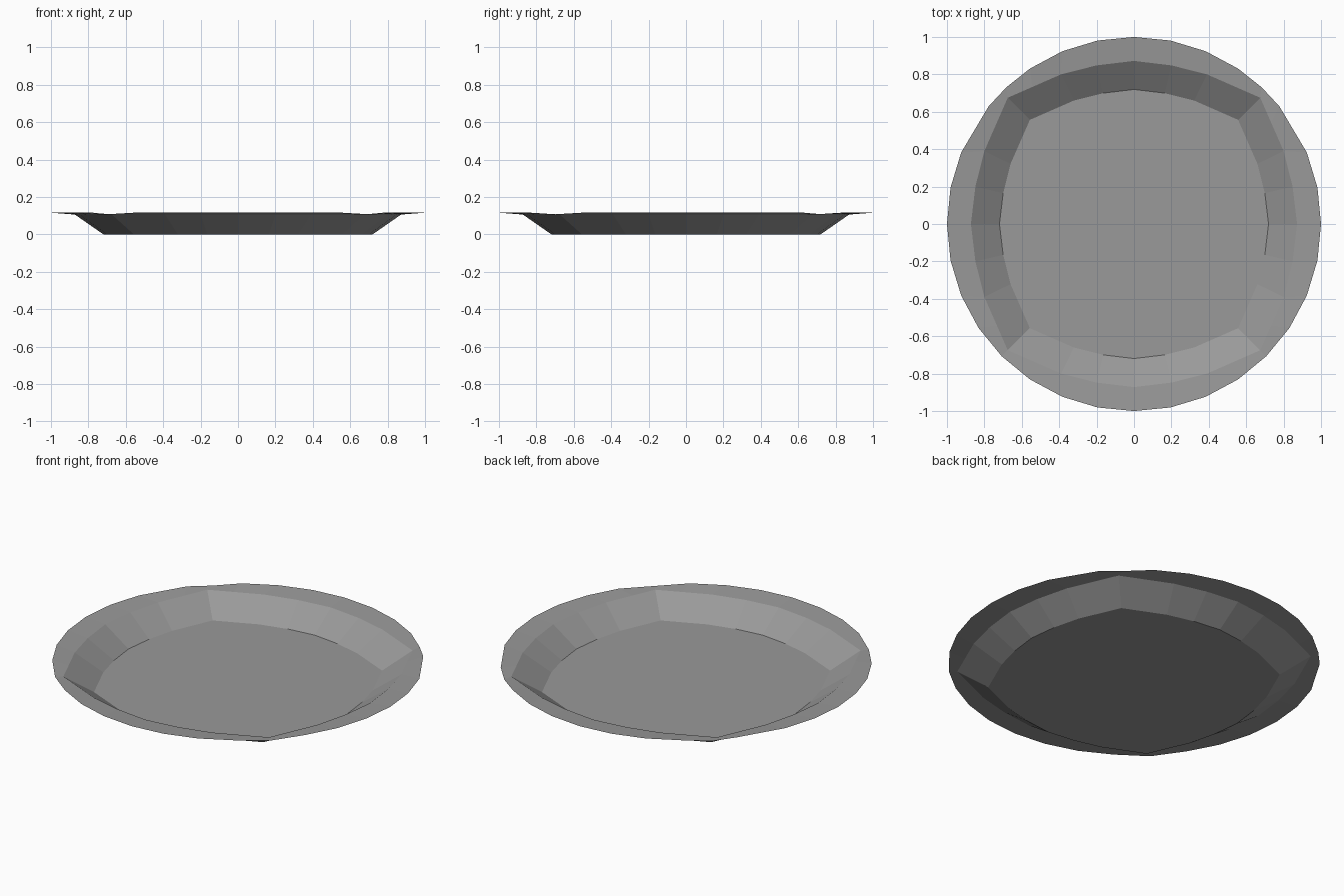
import bpy, bmesh, math

if "Cube" in bpy.data.objects:
    bpy.data.objects.remove(bpy.data.objects["Cube"])

# one octant of the squarish well edge, measured from +y
WELL = [(0, .872), (.2, .848), (.39, .80), (.545, .732), (.675, .675)]
# rim angles in a quadrant: slightly uneven at the back corners
BACK = [0, 11.25, 22.5, 33.75, 43, 51, 67.5, 78.75]
FRONT = [i * 11.25 for i in range(8)]


def well_ring():
    """Mirror the octant into a quadrant, then turn it four times."""
    quad = WELL + [(y, x) for x, y in reversed(WELL[1:-1])]
    pts = []
    for k in range(4):
        for x, y in quad:
            for _ in range(k):
                x, y = y, -x
            pts.append((x, y))
    return pts


def rim_ring():
    """Unit circle; the back left mirrors the back right."""
    angles = BACK + [90 + a for a in FRONT] + [180 + a for a in FRONT]
    angles += [270] + [360 - a for a in reversed(BACK[1:])]
    return [(math.sin(math.radians(a)), math.cos(math.radians(a))) for a in angles]


bm = bmesh.new()


def add_ring(pts, z, scale=1, corner_z=None):
    n = len(pts) // 4
    return [bm.verts.new((x * scale, y * scale,
                          corner_z if corner_z and i % n == n // 2 else z))
            for i, (x, y) in enumerate(pts)]


well = well_ring()
base = add_ring(well, 0, .825)
mid = add_ring(well, .106)
outer = add_ring(rim_ring(), .116, corner_z=.107)

# flat base, sloping wall, thin rim
bm.faces.new(list(reversed(base)))
for a, b in ((base, mid), (mid, outer)):
    n = len(a)
    for i in range(n):
        j = (i + 1) % n
        bm.faces.new((a[j], a[i], b[i], b[j]))
bmesh.ops.reverse_faces(bm, faces=[f for f in bm.faces if f.normal.z < 0])
bm.normal_update()
for f in bm.faces:
    if f.normal.z < 0:
        f.normal_flip()

mesh = bpy.data.meshes.new("plate")
bm.to_mesh(mesh)
bm.free()
plate = bpy.data.objects.new("plate", mesh)
bpy.context.collection.objects.link(plate)

# dark grey finish
grey = bpy.data.materials.new("dark_grey")
grey.diffuse_color = (.32, .32, .32, 1)
grey.use_nodes = True
grey.node_tree.nodes["Principled BSDF"].inputs["Base Color"].default_value = grey.diffuse_color
mesh.materials.append(grey)
